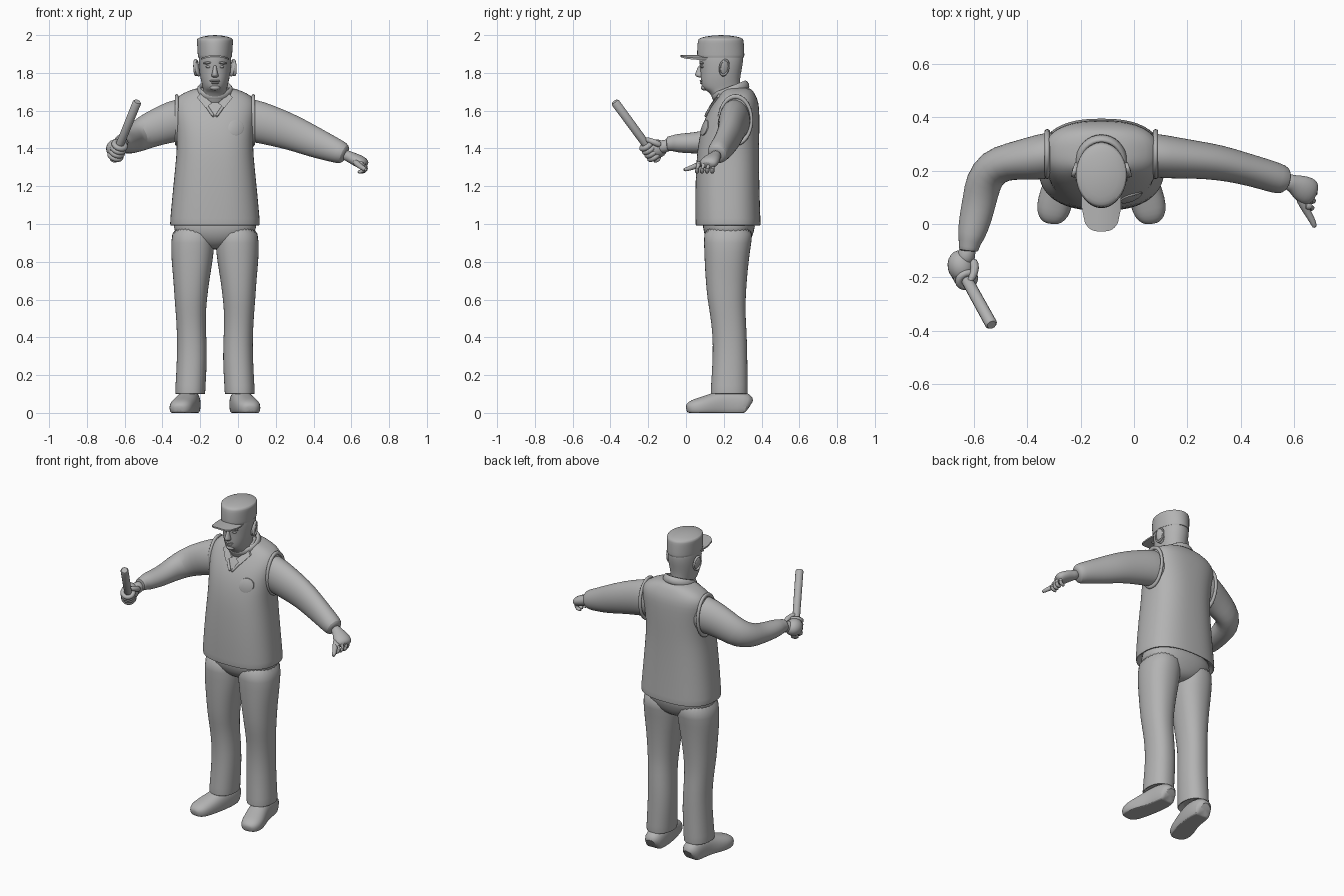
import bpy, bmesh, math
from mathutils import Vector
from mathutils.bvhtree import BVHTree

CX = -0.122                      # body centre line
mat = bpy.data.materials.new("plain_grey")
mat.diffuse_color = (0.45, 0.45, 0.45, 1)


def finish(name, bm, subsurf=1, angle=40):
    bmesh.ops.recalc_face_normals(bm, faces=bm.faces)
    me = bpy.data.meshes.new(name)
    bm.to_mesh(me)
    ob = bpy.data.objects.new(name, me)
    bpy.context.collection.objects.link(ob)
    me.materials.append(mat)
    me.polygons.foreach_set("use_smooth", [True] * len(me.polygons))
    me.set_sharp_from_angle(angle=math.radians(angle))
    if subsurf:
        ob.modifiers.new("smooth", "SUBSURF").levels = subsurf
        ob.modifiers["smooth"].render_levels = subsurf
    return ob


def skin(rings, floor=False):
    """Bridge a list of point rings and cap both ends."""
    bm = bmesh.new()
    rows = [[bm.verts.new((p.x, p.y, max(p.z, 0)) if floor else p) for p in r] for r in rings]
    n = len(rows[0])
    for a, b in zip(rows, rows[1:]):
        for i in range(n):
            bm.faces.new((a[i], a[(i + 1) % n], b[(i + 1) % n], b[i]))
    bm.faces.new(rows[0])
    bm.faces.new(rows[-1])
    return bm


def ring(c, u, v, ru, rv, n, e):
    pts = []
    for i in range(n):
        a = 2 * math.pi * i / n
        s, t = math.cos(a), math.sin(a)
        pts.append(c + u * ru * math.copysign(abs(s) ** e, s) + v * rv * math.copysign(abs(t) ** e, t))
    return pts


def column(rows, n=28, e=0.85):
    """Upright loft; each row is z, x centre, half width, front y, back y."""
    return skin([ring(Vector((x, (y0 + y1) / 2, z)), Vector((1, 0, 0)), Vector((0, 1, 0)),
                      w, (y1 - y0) / 2, n, e) for z, x, w, y0, y1 in rows])


def tube(rows, n=20, e=1.0, floor=False):
    """Loft along a path; each row is x, y, z, side radius, height radius."""
    ps = [Vector(r[:3]) for r in rows]
    out = []
    for i, r in enumerate(rows):
        t = (ps[min(i + 1, len(ps) - 1)] - ps[max(i - 1, 0)]).normalized()
        side = t.cross(Vector((0, 0, 1))).normalized()
        out.append(ring(ps[i], side, side.cross(t), r[3], r[4], n, e))
    return skin(out, floor)


def ball(name, loc, size, rot=(0, 0, 0)):
    bm = bmesh.new()
    bmesh.ops.create_uvsphere(bm, u_segments=20, v_segments=12, radius=1)
    ob = finish(name, bm, 0, 80)
    ob.location, ob.scale, ob.rotation_euler = loc, size, rot
    return ob


def hoop(name, loc, scale, rot, major=1.0, minor=0.12):
    bpy.ops.mesh.primitive_torus_add(major_segments=32, minor_segments=10,
                                     major_radius=major, minor_radius=minor, location=loc, rotation=rot)
    ob = bpy.context.object
    ob.name, ob.scale = name, scale
    ob.data.materials.append(mat)
    bpy.ops.object.shade_smooth()
    return ob


# Vest
vest_bm = column([(1.04, CX, .20, .09, .36), (.992, CX, .226, .06, .385), (.99, CX, .238, .05, .396),
                  (1.01, CX, .239, .05, .395), (1.15, CX, .226, .048, .39), (1.3, CX, .211, .053, .387),
                  (1.4, CX, .201, .06, .387), (1.5, CX, .206, .078, .389), (1.58, CX, .217, .108, .389),
                  (1.64, CX, .221, .145, .386), (1.68, CX, .195, .173, .37), (1.705, CX, .14, .19, .355),
                  (1.725, CX, .085, .2, .335)], 36, .8)
tree = BVHTree.FromBMesh(vest_bm)
finish("vest", vest_bm)


def chest(x, z, lift=0.0):
    hit = tree.ray_cast(Vector((x, -1, z)), Vector((0, 1, 0)))[0]
    return Vector((x, (hit.y if hit else .2) - lift, z))


# Neckline, collar and badge
hoop("collar_band", (CX, .235, 1.705), (1, 1.08, 1.7), (math.radians(21), 0, 0), .083, .014)
for s, side in ((-1, "right"), (1, "left")):
    pts = [chest(CX + s * (.004 + .075 * t), 1.565 + .11 * t, .002) for t in (0, .25, .5, .75, 1)]
    finish(side + "_neck_trim", tube([(*p, .009, .008) for p in pts], 10))
    bm = bmesh.new()
    flap = [chest(CX + s * x, z, .012) for x, z in ((.015, 1.64), (.05, 1.615), (.095, 1.67), (.075, 1.69))]
    face = bm.faces.new([bm.verts.new(p) for p in flap])
    top = bmesh.ops.extrude_face_region(bm, geom=[face])["geom"]
    bmesh.ops.translate(bm, vec=(0, .02, 0), verts=[v for v in top if isinstance(v, bmesh.types.BMVert)])
    finish(side + "_collar_flap", bm, 0)
    hoop(side + "_armhole", (CX + s * .203, .262, 1.55), (.085, .125, .1), (math.pi / 2, 0, math.pi / 2), 1, .1)
finish("badge", skin([[chest(-.01 + r * math.cos(a * math.pi / 12), 1.51 + r * math.sin(a * math.pi / 12), l)
                       for a in range(24)] for r, l in ((.041, -.002), (.041, .004), (.036, .006))]), 0)

# Trousers and shoes
finish("trouser_seat", column([(.865, CX, .04, .17, .29), (.89, CX, .11, .13, .33), (.93, CX, .2, .1, .35),
                               (.98, CX, .225, .088, .368), (1.06, CX, .215, .085, .368)]))
LEG = [(.125, .253, .06, .16, .3), (.1, .253, .073, .135, .32), (.098, .253, .08, .13, .327),
       (.12, .253, .08, .13, .327), (.3, .242, .08, .143, .325), (.42, .246, .077, .14, .322),
       (.52, .25, .079, .128, .315), (.6, .25, .086, .113, .316), (.7, .247, .095, .104, .322),
       (.8, .243, .109, .098, .332), (.9, .24, .117, .095, .345), (1.0, .235, .11, .09, .365)]
SHOE = [(.253, .335, .03, .035, .045), (.254, .325, .04, .053, .065), (.255, .27, .045, .06, .08),
        (.262, .2, .045, .06, .08), (.278, .14, .035, .064, .068), (.297, .08, .028, .067, .055),
        (.306, .035, .025, .06, .045), (.31, .01, .022, .04, .03), (.311, .002, .02, .02, .016)]
for side, fx in (("right", lambda x: -x), ("left", lambda x: 2 * CX + x)):
    finish(side + "_trouser_leg", column([(z, fx(x), w, a, b) for z, x, w, a, b in LEG], 28, .9))
    finish(side + "_shoe", tube([(fx(x), *r) for x, *r in SHOE], 24, .85, True))

# Sleeves, with cuffs stepping in to the wrists
finish("right_sleeve", tube([(-.22, .27, 1.56, .08, .11), (-.32, .258, 1.55, .088, .115), (-.38, .245, 1.53, .083, .105),
                             (-.46, .236, 1.5, .07, .095), (-.53, .215, 1.465, .072, .085),
                             (-.566, .155, 1.443, .07, .072), (-.578, .09, 1.432, .064, .06),
                             (-.594, .02, 1.428, .062, .055), (-.61, -.045, 1.428, .052, .05),
                             (-.614, -.062, 1.428, .044, .044), (-.618, -.085, 1.426, .039, .04),
                             (-.62, -.1, 1.425, .037, .038), (-.62, -.101, 1.425, .025, .026)]))
finish("left_sleeve", tube([(-.02, .268, 1.56, .08, .11), (.08, .256, 1.548, .084, .115), (.15, .248, 1.528, .079, .108),
                            (.24, .24, 1.5, .071, .1), (.32, .23, 1.47, .067, .091), (.4, .211, 1.435, .061, .083),
                            (.48, .189, 1.403, .059, .071), (.54, .17, 1.38, .058, .062),
                            (.562, .164, 1.37, .052, .055), (.572, .161, 1.365, .035, .036)]))

# Baton and the right hand gripping it
low, high = Vector((-.66, -.148, 1.335)), Vector((-.533, -.378, 1.648))
axis = (high - low).normalized()
finish("baton", tube([(*low.lerp(high, t), r, r) for t, r in
                      ((0, .015), (.01, .021), (.3, .022), (.98, .023), (1, .017))], 16), 0, 50)
spin = axis.to_track_quat("Z", "Y").to_euler()
finish("right_wrist", tube([(-.618, -.08, 1.42, .03, .033), (-.627, -.115, 1.412, .033, .034),
                            (-.637, -.145, 1.402, .04, .04)], 16))
ball("right_palm", (-.648, -.158, 1.398), (.05, .06, .05), (0, 0, .2))
for i in range(4):
    p = low + axis * (.035 + .024 * i)
    hoop("right_finger_%d" % (i + 1), p, (1, 1, 1), spin, .03, .0145)
finish("right_thumb", tube([(-.605, -.13, 1.415, .018, .018), (-.592, -.165, 1.432, .017, .017),
                            (-.605, -.2, 1.445, .015, .015), (-.62, -.222, 1.45, .008, .008)], 12))

# Left hand, loosely closed
finish("left_hand", tube([(.56, .165, 1.37, .03, .03), (.592, .153, 1.355, .031, .029), (.615, .142, 1.345, .046, .032),
                          (.645, .125, 1.33, .054, .034), (.665, .115, 1.318, .05, .03),
                          (.677, .11, 1.31, .032, .02)], 16))
for i in range(4):
    y = .15 - .027 * i
    x = .668 - .006 * abs(i - 1)
    finish("left_finger_%d" % (i + 1), tube([(x - .02, y, 1.325, .015, .015), (x + .006, y - .004, 1.315, .015, .015),
                                             (x + .014, y - .008, 1.295, .014, .013), (x + .002, y - .011, 1.277, .013, .012),
                                             (x - .025, y - .012, 1.274, .009, .009)], 10))
finish("left_thumb", tube([(.615, .11, 1.335, .018, .018), (.635, .07, 1.315, .017, .017), (.655, .035, 1.3, .014, .014),
                           (.672, .005, 1.29, .012, .012), (.678, -.015, 1.286, .008, .008)], 12))

# Head and neck
finish("head", column([(1.6, CX, .075, .15, .31), (1.685, CX, .07, .14, .292), (1.705, CX, .062, .108, .288),
                       (1.718, CX, .064, .086, .286), (1.745, CX, .071, .079, .285), (1.78, CX, .079, .077, .288),
                       (1.82, CX, .084, .076, .296), (1.86, CX, .087, .069, .303), (1.91, CX, .086, .068, .303),
                       (1.93, CX, .07, .08, .28)], 32, .95))
finish("nose", column([(1.775, CX, .012, .066, .1), (1.782, CX, .02, .052, .1), (1.79, CX, .019, .044, .1),
                       (1.81, CX, .012, .054, .1), (1.845, CX, .009, .067, .1)], 12, 1), 1, 80)
ball("upper_lip", (CX, .084, 1.758), (.028, .012, .006))
ball("lower_lip", (CX, .087, 1.747), (.023, .012, .007))
ball("chin", (CX, .1, 1.722), (.028, .021, .016))
for s, side in ((-1, "right"), (1, "left")):
    ball(side + "_eye", (CX + s * .034, .088, 1.832), (.015, .011, .007))
    ball(side + "_brow", (CX + s * .036, .084, 1.853), (.027, .012, .007), (0, s * .1, 0))
    ball(side + "_ear", (CX + s * .094, .2, 1.825), (.013, .027, .045), (0, s * .22, s * .3))
    hoop(side + "_ear_rim", (CX + s * .1, .203, 1.828), (.024, .04, .05),
         (math.pi / 2, s * .22, math.pi / 2 + s * .3), 1, .16)

# Cap crown, seam and curved brim
finish("cap_crown", column([(1.885, CX, .084, .07, .3), (1.88, CX, .09, .06, .308), (1.888, CX, .091, .058, .31),
                            (1.94, CX, .094, .059, .308), (1.974, CX, .097, .063, .305), (1.982, CX, .094, .068, .301),
                            (1.992, CX, .07, .095, .275), (2.0, CX, .02, .16, .21)], 32, 1))
bm = bmesh.new()
cols = []
for i in range(13):
    t = -1 + i / 6
    x, z = CX + .074 * t, 1.894 - .016 * t * t
    yf = .062 - .09 * max(0, 1 - abs(t) ** 3) ** .5
    cols.append([bm.verts.new((x, y, z + dz)) for y, dz in ((.13, 0), (yf, 0), (yf, -.009), (.13, -.009))])
for a, b in zip(cols, cols[1:]):
    for k in range(4):
        bm.faces.new((a[k], a[(k + 1) % 4], b[(k + 1) % 4], b[k]))
bm.faces.new(cols[0])
bm.faces.new(cols[-1])
finish("cap_brim", bm, 0)
